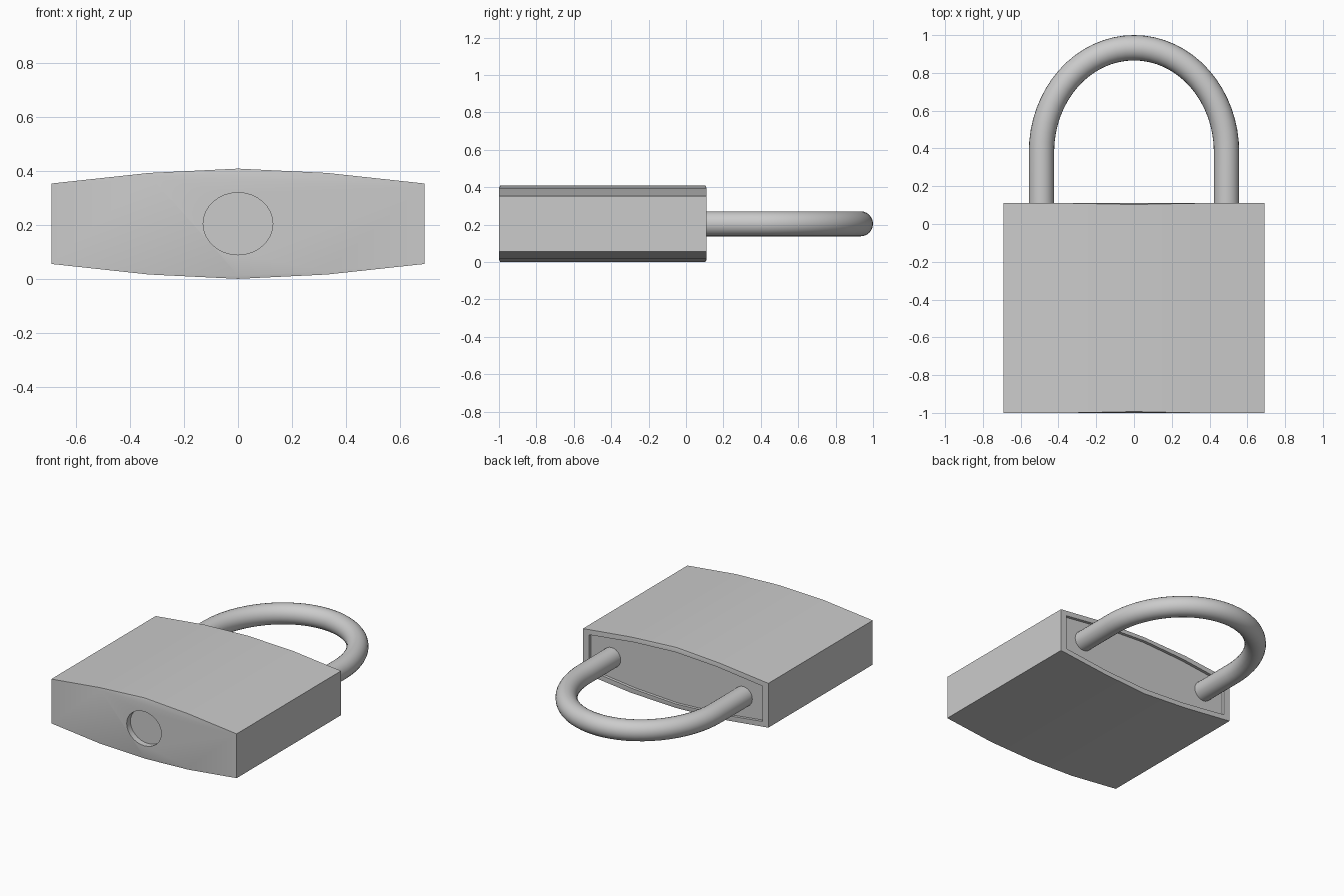
import bpy, bmesh, math

if "Cube" in bpy.data.objects:
    bpy.data.objects.remove(bpy.data.objects["Cube"])

ZC = 0.204
# half-height of the bulged body at each x
HALF = [(-0.69, 0.149), (-0.33, 0.188), (0, 0.204), (0.33, 0.188), (0.69, 0.149)]


def finish(ob, angle=30):
    bpy.ops.object.select_all(action='DESELECT')
    bpy.context.view_layer.objects.active = ob
    ob.select_set(True)
    bpy.ops.object.shade_smooth_by_angle(angle=math.radians(angle))


def new_object(name, bm):
    bmesh.ops.recalc_face_normals(bm, faces=bm.faces[:])
    me = bpy.data.meshes.new(name)
    bm.to_mesh(me)
    bm.free()
    ob = bpy.data.objects.new(name, me)
    bpy.context.collection.objects.link(ob)
    return ob


def sweep(name, rings):
    """Closed skin through equal-length rings of points, capped at both ends."""
    bm = bmesh.new()
    loops = [[bm.verts.new(p) for p in r] for r in rings]
    n = len(loops[0])
    for a, b in zip(loops, loops[1:]):
        for i in range(n):
            j = (i + 1) % n
            bm.faces.new((a[i], a[j], b[j], b[i]))
    bm.faces.new(loops[0])
    bm.faces.new(loops[-1])
    return new_object(name, bm)


def body_ring(y, ix=0.0, iz=0.0, dip=0.0):
    """Body outline at y, inset by ix and iz, with the middle shifted by dip."""
    pts = []
    for side, row in ((1, HALF), (-1, HALF[::-1])):
        for x, h in row:
            pts.append((x * (0.69 - ix) / 0.69, y + (dip if x == 0 else 0),
                        ZC + side * (h - iz)))
    return pts


# Body with recessed shackle end
body = sweep("lock_body", [
    body_ring(-1.0, 0.01, 0.012),
    body_ring(-1.0, dip=0.007),
    body_ring(0.11, dip=-0.007),
    body_ring(0.11, 0.01, 0.012),
    body_ring(0.11, 0.045, 0.03),
    body_ring(0.09, 0.045, 0.03),
])

# Oval cylinder recess in the front face
N = 32
cutter = sweep("cylinder_cutter", [
    [(0.129 * math.cos(2 * math.pi * i / N), y, ZC + 0.115 * math.sin(2 * math.pi * i / N))
     for i in range(N)] for y in (-1.1, -0.96)])
cutter.hide_render = True
mod = body.modifiers.new("recess", 'BOOLEAN')
mod.operation = 'DIFFERENCE'
mod.solver = 'EXACT'
mod.object = cutter
bpy.context.view_layer.objects.active = body
bpy.ops.object.modifier_apply(modifier=mod.name)
bpy.data.objects.remove(cutter)
finish(body)

# Shackle: two straight legs joined by an arch
R, LEG, BASE, RISE = 0.067, 0.49, 0.38, 0.553
path = [(LEG, 0.07, 0.0)]
for k in range(33):
    t = math.pi * k / 32
    c, s = math.cos(t), math.sin(t)
    path.append((LEG * c, BASE + RISE * s, math.atan2(LEG * s, RISE * c)))
path.append((-LEG, 0.07, math.pi))
rings = []
for x, y, a in path:
    nx, ny = math.cos(a), math.sin(a)
    # true ellipse normal, from its gradient
    if 0 < a < math.pi:
        gx, gy = x / LEG ** 2, (y - BASE) / RISE ** 2
        g = math.hypot(gx, gy)
        nx, ny = gx / g, gy / g
    rings.append([(x + nx * R * math.cos(u), y + ny * R * math.cos(u), ZC + R * math.sin(u))
                  for u in (2 * math.pi * i / 24 for i in range(24))])
finish(sweep("shackle", rings), 40)
